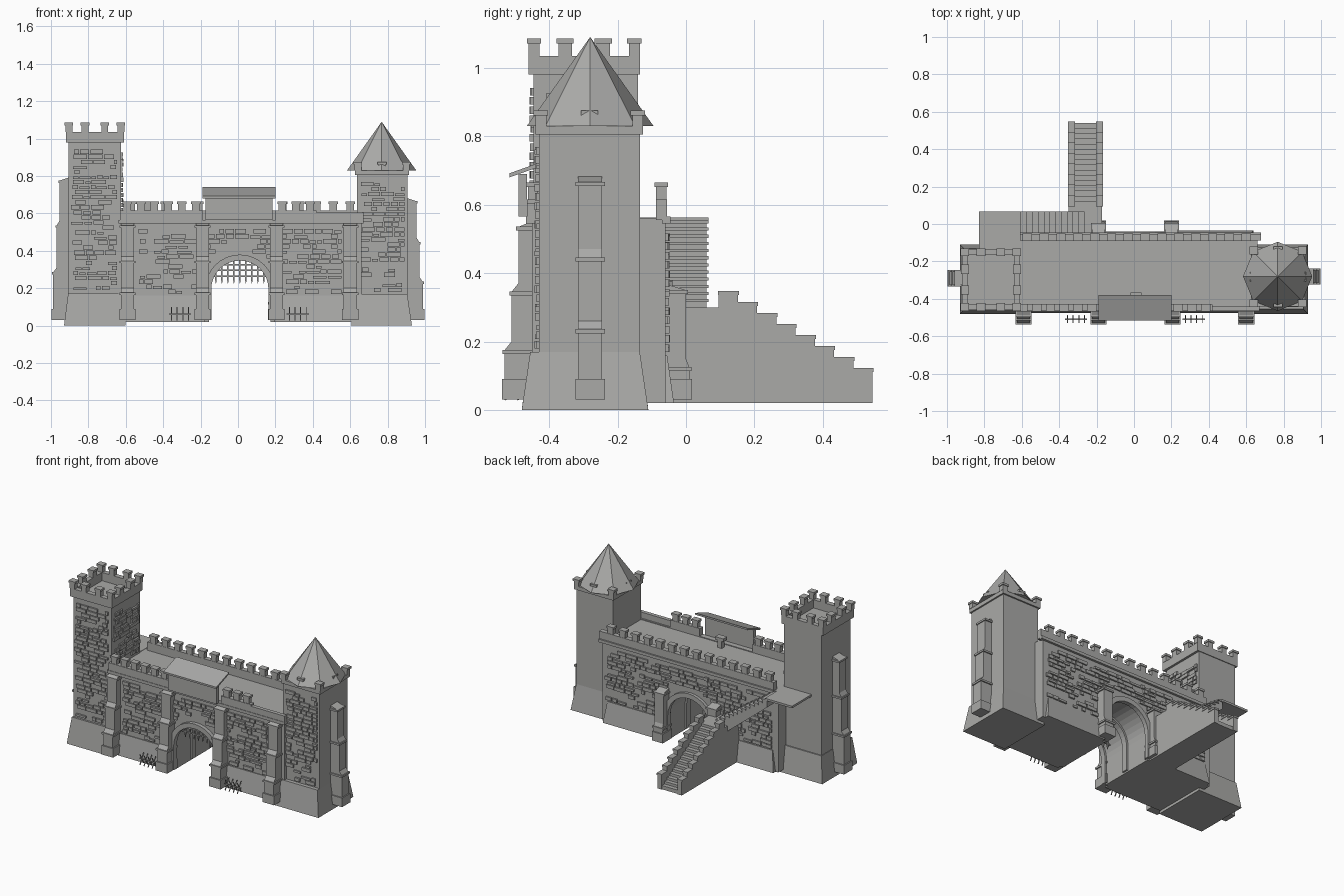
import bpy, bmesh, math, random
from mathutils import Matrix, Vector

random.seed(4)
if "Cube" in bpy.data.objects:
    bpy.data.objects.remove(bpy.data.objects["Cube"], do_unlink=True)

stone = bpy.data.materials.new("stone_grey")
stone.use_nodes = True
stone.diffuse_color = (0.4, 0.4, 0.39, 1)
stone.node_tree.nodes["Principled BSDF"].inputs["Base Color"].default_value = (0.4, 0.4, 0.39, 1)


def finish(name, bm, matrix=None):
    bmesh.ops.recalc_face_normals(bm, faces=bm.faces)
    mesh = bpy.data.meshes.new(name)
    bm.to_mesh(mesh)
    bm.free()
    mesh.materials.append(stone)
    ob = bpy.data.objects.new(name, mesh)
    bpy.context.collection.objects.link(ob)
    if matrix:
        ob.matrix_world = matrix
    return ob


def add_box(bm, x0, x1, y0, y1, z0, z1, taper=0.0):
    vs = bmesh.ops.create_cube(bm, size=1)["verts"]
    for v in vs:
        t = taper if v.co.z > 0 else 0
        v.co = (x1 - t if v.co.x > 0 else x0 + t,
                y1 - t if v.co.y > 0 else y0 + t,
                z1 if v.co.z > 0 else z0)


def box(name, *dims, **kw):
    bm = bmesh.new()
    add_box(bm, *dims, **kw)
    return finish(name, bm)


def prism(name, points, a, b, place, matrix=None):
    """Extrude a flat outline from a to b; place maps (u, v, depth) to a position."""
    bm = bmesh.new()
    front = [bm.verts.new(place(u, v, a)) for u, v in points]
    back = [bm.verts.new(place(u, v, b)) for u, v in points]
    bm.faces.new(front)
    bm.faces.new(back)
    for i in range(len(points)):
        j = (i + 1) % len(points)
        bm.faces.new((front[i], front[j], back[j], back[i]))
    return finish(name, bm, matrix)


def along_y(u, v, d):
    return (u, d, v)


def along_x(u, v, d):
    return (d, u, v)


def merlon(bm, x, y, z, w=0.04, d=0.03, h=0.05):
    add_box(bm, x - w / 2, x + w / 2, y - d / 2, y + d / 2, z, z + h - 0.014)
    add_box(bm, x - w / 2 - .005, x + w / 2 + .005, y - d / 2 - .005, y + d / 2 + .005, z + h - .014, z + h)


def buttress(name, x, y, angle, width, levels):
    """Stepped buttress leaning on a wall; levels are (depth, top height)."""
    pts = [(-0.02, 0.03)]
    for i, (depth, top) in enumerate(levels):
        nxt = levels[i + 1][0] if i + 1 < len(levels) else -0.02
        if i == 0:
            pts.append((depth, 0.03))
        pts += [(depth, top - 0.025), (nxt, top)]
    m = Matrix.Translation((x, y, 0)) @ Matrix.Rotation(angle, 4, 'Z')
    prism(name, pts, -width / 2, width / 2, along_x_out, m)
    # wider foot and drip ledges
    bm = bmesh.new()
    w = width / 2 + 0.008
    add_box(bm, -w, w, -0.02, levels[0][0] + 0.008, 0.03, 0.09)
    for depth, top in levels:
        add_box(bm, -w, w, -0.02, depth + 0.006, top - 0.036, top - 0.024)
    finish(name + "_ledges", bm, m)


def along_x_out(u, v, d):
    return (d, u, v)


CX, SPRING, R = 0.01, 0.195, 0.165


def near_arch(u, z):
    return abs(u - CX) < R + 0.03 if z < SPRING else math.hypot(u - CX, z - SPRING) < R + 0.045


def bricks(name, u0, u1, z0, z1, matrix, skip=None):
    """Raised stones in rows on a wall whose outside is local -y."""
    bm = bmesh.new()
    z, row = z0, 0.027
    while z + row <= z1 + 0.001:
        u = u0 + random.uniform(0, 0.03)
        while u < u1 - 0.02:
            n = min(random.uniform(0.03, 0.085), u1 - u)
            bad = skip and any(skip(a, z + 0.01) for a in (u, u + n / 2, u + n))
            if not bad and random.random() < 0.74:
                h = row - 0.005 if random.random() < 0.8 else 0.014
                add_box(bm, u, u + n - 0.006, -random.uniform(0.007, 0.013), 0.004, z, z + h)
            u += n
        z += row
    finish(name, bm, matrix)


# Curtain wall with the arched passage
arc = [(CX + R * math.cos(t), SPRING + R * math.sin(t))
       for t in (math.pi * i / 16 for i in range(17))]
outline = [(0.66, 0.02), (0.66, 0.56), (-0.64, 0.56), (-0.64, 0.02),
           (CX - R, 0.02)] + arc[::-1] + [(CX + R, 0.02)]
prism("curtain_wall", outline, -0.45, -0.06, along_y)
for side, a, b in (("left", CX + R + 0.02, 0.64), ("right", -0.62, CX - R - 0.02)):
    box("wall_plinth_" + side, a, b, -0.475, -0.035, 0.02, 0.16, taper=0.02)

# Arch trims, front, middle and back
ring = [(CX - R - .02, 0.03)] + [(CX + (R + .02) * math.cos(t), SPRING + (R + .02) * math.sin(t))
        for t in (math.pi * (16 - i) / 16 for i in range(17))] + [(CX + R + .02, 0.03)]
inner = [(CX + R - .012, 0.03)] + [(CX + (R - .012) * math.cos(t), SPRING + (R - .012) * math.sin(t))
         for t in (math.pi * i / 16 for i in range(17))] + [(CX - R + .012, 0.03)]
for label, a, b in (("front", -0.475, -0.44), ("middle", -0.28, -0.24), ("back", -0.07, -0.04)):
    prism("arch_trim_" + label, ring + inner, a, b, along_y)

# Raised portcullis
bm = bmesh.new()
for i in range(9):
    x = CX - 0.128 + i * 0.032
    add_box(bm, x - .004, x + .004, -0.39, -0.382, 0.245, SPRING + math.sqrt(R * R - (x - CX) ** 2))
    add_box(bm, x - .004, x + .004, -0.39, -0.382, 0.245, 0.225, taper=0.003)
for z in (0.265, 0.295, 0.325):
    w = math.sqrt(R * R - (z - SPRING) ** 2)
    add_box(bm, CX - w, CX + w, -0.394, -0.386, z - .004, z + .004)
finish("portcullis", bm)

# Wall parapets
bm = bmesh.new()
for a, b in ((-0.63, -0.19), (0.2, 0.42)):
    add_box(bm, a, b, -0.465, -0.43, 0.56, 0.615)
    n = round((b - a) / 0.075)
    for i in range(n):
        merlon(bm, a + (i + 0.5) * (b - a) / n, -0.447, 0.615)
add_box(bm, 0.42, 0.67, -0.465, -0.44, 0.56, 0.605)
add_box(bm, -0.64, 0.67, -0.468, -0.43, 0.545, 0.565)
finish("front_parapet", bm)
bm = bmesh.new()
add_box(bm, -0.61, 0.68, -0.088, -0.055, 0.555, 0.615)
add_box(bm, -0.61, 0.68, -0.07, -0.045, 0.545, 0.565)
for i in range(14):
    merlon(bm, -0.57 + i * 0.09, -0.072, 0.615)
finish("back_parapet", bm)

# Gatehouse hoarding, lean-to roof and winch
box("hoarding", -0.175, 0.185, -0.49, -0.465, 0.565, 0.69)
prism("hoarding_roof", [(-0.515, 0.68), (-0.515, 0.692), (-0.38, 0.74), (-0.38, 0.728)], -0.19, 0.2, along_x)
bm = bmesh.new()
add_box(bm, -0.005, 0.025, -0.4, -0.37, 0.56, 0.61)
add_box(bm, -0.02, 0.04, -0.405, -0.365, 0.61, 0.63)
finish("winch", bm)

# Towers
PI = math.pi
box("square_tower", -0.905, -0.625, -0.445, -0.14, 0, 0.98)
box("square_tower_base", -0.93, -0.6, -0.48, -0.11, 0, 0.175, taper=0.022)
box("roofed_tower", 0.635, 0.905, -0.43, -0.135, 0, 0.81)
box("roofed_tower_base", 0.605, 0.93, -0.48, -0.11, 0, 0.17, taper=0.025)


def crown(name, x0, x1, y0, y1, z0, z1, h, slots):
    bm = bmesh.new()
    t = 0.032
    add_box(bm, x0, x1, y0, y0 + t, z0, z1)
    add_box(bm, x0, x1, y1 - t, y1, z0, z1)
    add_box(bm, x0, x0 + t, y0 + t, y1 - t, z0, z1)
    add_box(bm, x1 - t, x1, y0 + t, y1 - t, z0, z1)
    for s in slots:
        for y in (y0 + t / 2, y1 - t / 2):
            merlon(bm, x0 + t / 2 + s * (x1 - x0 - t), y, z1, 0.036, t, h)
        if 0 < s < 1:
            for x in (x0 + t / 2, x1 - t / 2):
                merlon(bm, x, y0 + t / 2 + s * (y1 - y0 - t), z1, t, 0.04, h)
    finish(name, bm)


crown("square_tower_battlement", -0.92, -0.61, -0.46, -0.135, 0.98, 1.035, 0.05, (0, 0.31, 0.69, 1))
crown("roofed_tower_battlement", 0.625, 0.915, -0.44, -0.125, 0.805, 0.83, 0.045, (0, 0.5, 1))

bm = bmesh.new()
bmesh.ops.create_cone(bm, cap_ends=True, segments=8, radius1=0.185, radius2=0, depth=0.26)
finish("tower_roof", bm, Matrix.Translation((0.768, -0.28, 0.96)))

# Buttresses
for i, x in enumerate((-0.59, -0.19, 0.205, 0.6)):
    buttress(f"front_buttress_{i + 1}", x, -0.45, PI, 0.07, [(0.08, 0.2), (0.06, 0.37), (0.04, 0.56)])
for i, x in enumerate((-0.19, 0.2)):
    buttress(f"back_buttress_{i + 1}", x, -0.06, 0, 0.065, [(0.07, 0.15), (0.06, 0.375)])
buttress("roofed_tower_buttress", 0.9, -0.28, -PI / 2, 0.07, [(0.088, 0.26), (0.07, 0.47), (0.055, 0.69)])
buttress("square_tower_buttress", -0.9, -0.29, PI / 2, 0.07, [(0.088, 0.31), (0.07, 0.56), (0.055, 0.8)])

# Raised stonework
face = Matrix.Translation
bricks("front_stones", -0.54, 0.56, 0.17, 0.545, face((0, -0.45, 0)), near_arch)
bricks("back_stones", -0.64, 0.6, 0.17, 0.545, face((0, -0.06, 0)) @ Matrix.Rotation(PI, 4, 'Z'),
       lambda u, z: near_arch(-u, z))
bricks("square_tower_stones", -0.895, -0.64, 0.19, 0.95, face((0, -0.445, 0)))
bricks("square_tower_inner_stones", -0.43, -0.15, 0.58, 0.95,
       face((-0.625, 0, 0)) @ Matrix.Rotation(PI / 2, 4, 'Z'))
bricks("roofed_tower_stones", 0.645, 0.895, 0.18, 0.79, face((0, -0.43, 0)))

# Lower stair flight with stepped side curbs
def steps(u0, u1, z0, z1, n, bottom):
    pts = [(u0, bottom)]
    for i in range(n):
        z = z0 + (z1 - z0) * i / (n - 1)
        pts += [(u0 + (u1 - u0) * i / n, z), (u0 + (u1 - u0) * (i + 1) / n, z)]
    return pts + [(u1, bottom)]


prism("lower_stairs", steps(0.54, 0.095, 0.045, 0.3, 16, 0.02), -0.33, -0.19, along_x)
for label, a in (("left", -0.2), ("right", -0.35)):
    prism("stair_curb_" + label, steps(0.545, 0.095, 0.12, 0.345, 8, 0.02), a, a + 0.03, along_x)
    bm = bmesh.new()
    for i in range(8):
        y, z = 0.545 - i * 0.05625, 0.12 + i * 0.225 / 7
        add_box(bm, a - .004, a + .034, y - .058, y + .003, z - .009, z + .003)
    finish("curb_caps_" + label, bm)
box("stair_landing", -0.35, -0.17, -0.06, 0.1, 0.02, 0.3)

# Upper flight beside the wall, with its top platform
upper = steps(-0.27, -0.64, 0.32, 0.55, 12, 0.2)
upper[-1] = (-0.64, 0.5)
prism("upper_stairs", upper, -0.06, 0.06, along_y)
bm = bmesh.new()
for i in range(12):
    x, z = -0.27 - i * 0.37 / 12, 0.32 + i * 0.23 / 11
    add_box(bm, x - 0.031, x + 0.006, -0.06, 0.066, z - 0.005, z + 0.004)
finish("upper_treads", bm)
box("stair_platform", -0.83, -0.63, -0.14, 0.066, 0.548, 0.562)

# Spiked barriers beside the gate
for label, x0 in (("left", 0.26), ("right", -0.37)):
    bm = bmesh.new()
    add_box(bm, x0, x0 + 0.12, -0.512, -0.506, 0.06, 0.066)
    for i in range(4):
        for tilt in (-0.5, 0.5):
            made = bmesh.ops.create_cube(bm, size=1)["verts"]
            m = Matrix.Translation((x0 + 0.015 + i * 0.03, -0.509, 0.064)) @ \
                Matrix.Rotation(tilt, 4, 'X') @ Matrix.Diagonal((0.005, 0.005, 0.08, 1))
            bmesh.ops.transform(bm, matrix=m, verts=made)
    finish("spiked_barrier_" + label, bm)
